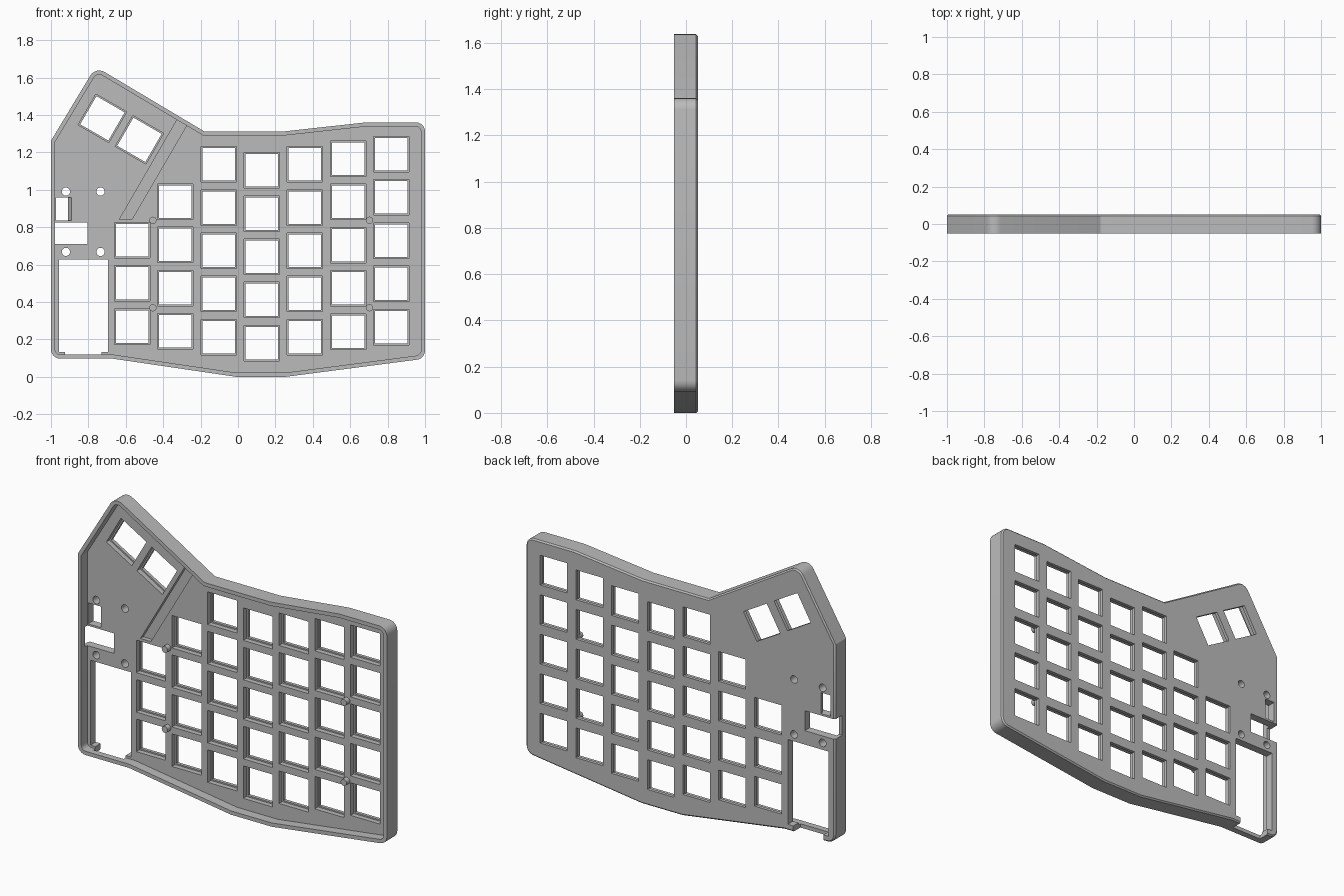
import bpy, bmesh, math
from mathutils import Vector, Matrix

if "Cube" in bpy.data.objects:
    bpy.data.objects.remove(bpy.data.objects["Cube"], do_unlink=True)

FRONT, BACK, FLOOR = -0.052, 0.052, 0.004   # floor = inner face of the key plate
PITCH = 0.231

grey = bpy.data.materials.new("warm_grey_plastic")
grey.use_nodes = True
grey.diffuse_color = (0.5, 0.5, 0.5, 1)
grey.node_tree.nodes["Principled BSDF"].inputs["Base Color"].default_value = (0.5, 0.5, 0.5, 1)


def rounded(corners, inset=0.0, steps=6):
    """Counter-clockwise (x, z, radius) corners, moved inwards and filleted."""
    pts, n = [], len(corners)
    for i, (x, z, r) in enumerate(corners):
        p = Vector((x, z))
        a = (p - Vector(corners[i - 1][:2])).normalized()
        b = (Vector(corners[(i + 1) % n][:2]) - p).normalized()
        na, nb = Vector((-a.y, a.x)), Vector((-b.y, b.x))
        p = p + (na + nb) * inset / (1 + na.dot(nb))
        if not r:
            pts.append(p)
            continue
        r = max(r - inset, 0.01)
        centre = p + (na + nb) * r / (1 + na.dot(nb))
        turn = a.angle_signed(b)
        for k in range(steps + 1):
            pts.append(centre + Matrix.Rotation(-turn * k / steps, 2) @ (-na * r))
    return pts


def rect(x0, x1, z0, z1):
    return [Vector(p) for p in ((x0, z0), (x1, z0), (x1, z1), (x0, z1))]


def square(x, z, size, degrees=0):
    turn = Matrix.Rotation(math.radians(degrees), 2)
    h = size / 2
    return [turn @ p + Vector((x, z)) for p in rect(-h, h, -h, h)]


def circle(x, z, r, n=24):
    return [Vector((x + r * math.cos(math.tau * k / n), z + r * math.sin(math.tau * k / n)))
            for k in range(n)]


def loft(bm, *sections):
    """Closed solid through (y, outline) sections."""
    rings = [[bm.verts.new((p.x, y, p.y)) for p in outline] for y, outline in sections]
    faces = [bm.faces.new(rings[0]), bm.faces.new(rings[-1][::-1])]
    for lo, hi in zip(rings, rings[1:]):
        for i in range(len(lo)):
            faces.append(bm.faces.new((lo[i - 1], lo[i], hi[i], hi[i - 1])))
    bmesh.ops.recalc_face_normals(bm, faces=faces)


def solid(name, *lofts):
    bm = bmesh.new()
    for sections in lofts:
        loft(bm, *sections)
    mesh = bpy.data.meshes.new(name)
    bm.to_mesh(mesh)
    bm.free()
    mesh.materials.append(grey)
    ob = bpy.data.objects.new(name, mesh)
    bpy.context.collection.objects.link(ob)
    return ob


def activate(ob):
    bpy.ops.object.select_all(action='DESELECT')
    ob.select_set(True)
    bpy.context.view_layer.objects.active = ob


def cut(ob, name, *lofts):
    cutter = solid(name, *lofts)
    cutter.hide_render = True
    mod = ob.modifiers.new(name, 'BOOLEAN')
    mod.operation, mod.solver, mod.object = 'DIFFERENCE', 'EXACT', cutter
    activate(ob)
    bpy.ops.object.modifier_apply(modifier=name)
    bpy.data.objects.remove(cutter, do_unlink=True)


# Case shell: outline with a chamfered back edge, hollowed from the front
corners = [(-1, 0.097, 0.05), (-0.67, 0.097, 0), (-0.01, 0, 0), (0.255, 0, 0),
           (1, 0.097, 0.05), (1, 1.361, 0.05), (0.69, 1.361, 0), (0.245, 1.312, 0),
           (-0.18, 1.312, 0), (-0.761, 1.658, 0.055), (-1, 1.262, 0)]
case = solid("keyboard_case", [(FRONT, rounded(corners)), (BACK - 0.008, rounded(corners)),
                               (BACK, rounded(corners, 0.008))])
cut(case, "cavity", [(FRONT - 0.02, rounded(corners, 0.022)), (FLOOR, rounded(corners, 0.022))])

# Key openings: staggered columns and two tilted thumb keys
column_tops = [(0.73, 3), (0.936, 4), (1.136, 5), (1.104, 5), (1.136, 5), (1.166, 5), (1.19, 5)]
keys = [(-0.566 + PITCH * c, top - PITCH * r, 0)
        for c, (top, rows) in enumerate(column_tops) for r in range(rows)]
keys += [(-0.725, 1.382, -30), (-0.527, 1.267, -30)]
cut(case, "key_pockets", *[[(FRONT, square(x, z, 0.19, a)), (0.033, square(x, z, 0.19, a))]
                           for x, z, a in keys])
cut(case, "key_holes", *[[(0, square(x, z, 0.174, a)), (0.1, square(x, z, 0.174, a))]
                         for x, z, a in keys])

# Controller bay, connector slot, tapered switch window and screw holes
openings = [rect(-0.957, -0.695, 0.132, 0.628), rect(-0.977, -0.805, 0.709, 0.826)]
openings += [circle(x, z, 0.022) for x in (-0.92, -0.735) for z in (0.668, 0.99)]
window = [(FRONT, rect(-0.973, -0.89, 0.837, 0.96)), (FLOOR, rect(-0.973, -0.89, 0.837, 0.96)),
          (0.04, rect(-0.973, -0.909, 0.837, 0.96)), (0.1, rect(-0.973, -0.909, 0.837, 0.96))]
cut(case, "openings", window, *[[(FRONT, o), (0.1, o)] for o in openings])

# Cable exits through the back part of the walls
exits = [rect(-1.1, -0.9, 0.709, 0.826), rect(-0.925, -0.73, 0, 0.2)]
cut(case, "cable_exits", *[[(-0.015, o), (0.1, o)] for o in exits])

# Slanted wire channel in the inner face of the plate
channel = [Vector(p) for p in ((-0.634, 0.842), (-0.567, 0.842), (-0.275, 1.343), (-0.326, 1.374))]
cut(case, "wire_channel", [(-0.02, channel), (0.03, channel)])

# Mounting pegs standing on the plate
pegs = solid("mounting_pegs", *[[(-0.028, circle(x, z, 0.019)), (0.03, circle(x, z, 0.019))]
                                for x in (-0.455, 0.703) for z in (0.369, 0.837)])

for ob in (case, pegs):
    activate(ob)
    bpy.ops.object.shade_smooth_by_angle(angle=math.radians(25))
